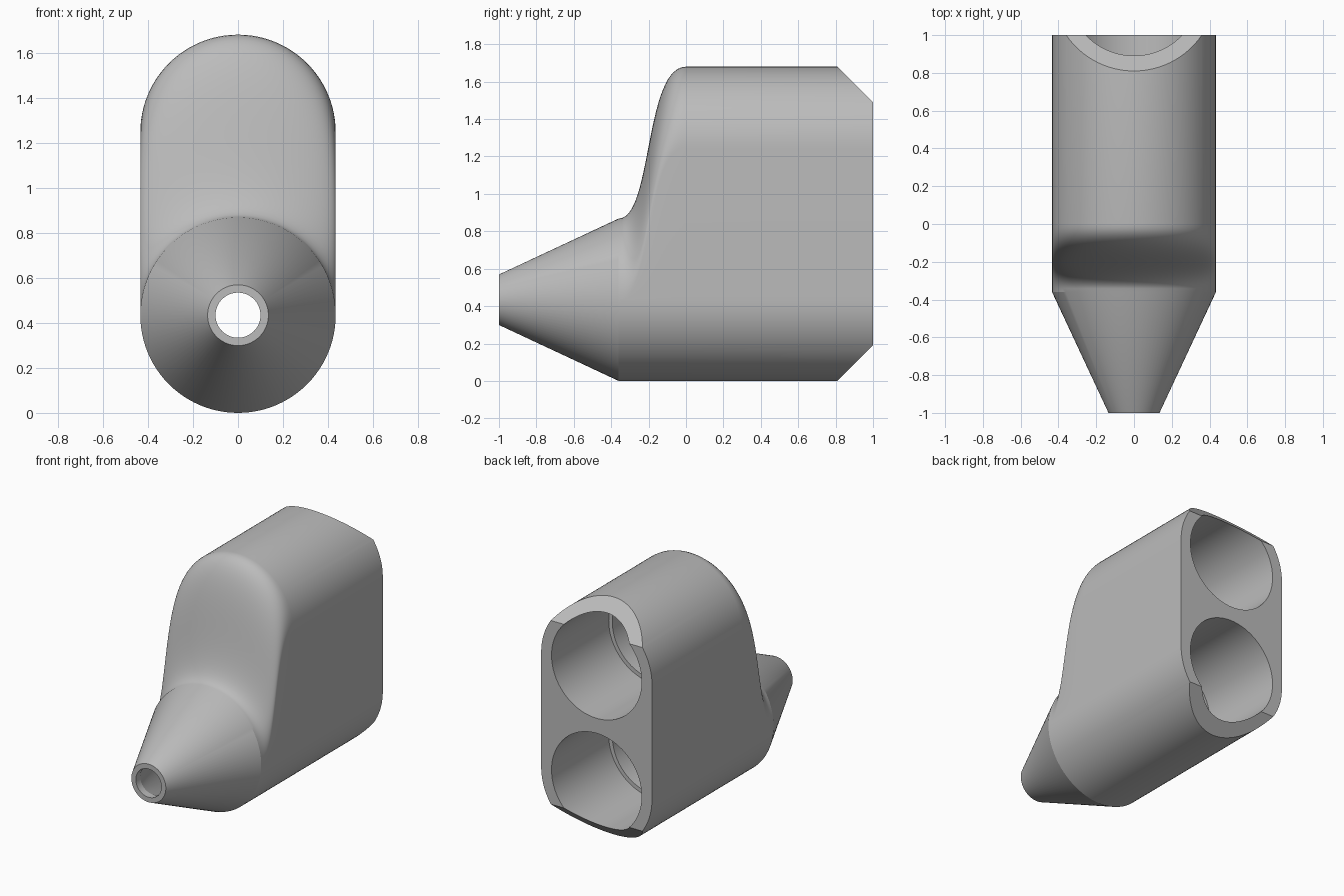
import bpy, bmesh, math

if "Cube" in bpy.data.objects:
    bpy.data.objects.remove(bpy.data.objects["Cube"])

R = 0.434              # outer radius of the body
RISE = 1.68 - 2 * R    # distance between the two bore axes
HUMP_FRONT = -0.36     # where the nose cone meets the body
BORE, SEAT = 0.353, 0.325
SEAT_Y = 0.36
ARC = 48

grey = bpy.data.materials.new("plain grey")
grey.use_nodes = True
grey.diffuse_color = (0.5, 0.5, 0.5, 1)
grey.node_tree.nodes["Principled BSDF"].inputs["Base Color"].default_value = (0.5, 0.5, 0.5, 1)


def loft(name, sections, base=R, chamfers=()):
    """Skin upright rounded slots; each section is (y, radius, rise of the upper arc)."""
    bm = bmesh.new()
    rings = []
    for y, r, rise in sections:
        ring = []
        for lift, start in ((rise, 0), (0, math.pi)):
            for i in range(ARC + 1):
                a = start + math.pi * i / ARC
                ring.append(bm.verts.new((r * math.cos(a), y, base + lift + r * math.sin(a))))
        rings.append(ring)
    n = len(rings[0])
    for a, b in zip(rings, rings[1:]):
        for i in range(n):
            j = (i + 1) % n
            bm.faces.new((a[i], a[j], b[j], b[i]))
    bm.faces.new(rings[0])
    bm.faces.new(rings[-1])
    bmesh.ops.remove_doubles(bm, verts=bm.verts, dist=1e-5)
    for point, normal in chamfers:
        bmesh.ops.bisect_plane(bm, geom=bm.verts[:] + bm.edges[:] + bm.faces[:],
                               plane_co=point, plane_no=normal, clear_outer=True)
        bmesh.ops.holes_fill(bm, edges=[e for e in bm.edges if e.is_boundary], sides=0)
    bmesh.ops.recalc_face_normals(bm, faces=bm.faces)
    mesh = bpy.data.meshes.new(name)
    bm.to_mesh(mesh)
    bm.free()
    mesh.materials.append(grey)
    obj = bpy.data.objects.new(name, mesh)
    bpy.context.collection.objects.link(obj)
    return obj


def hump(r, shift, steps=28):
    """Sections of the S-shaped step from the nose circle up to the full slot."""
    result = []
    for i in range(steps + 1):
        s = i / steps
        t = 1.5 * s * (1 - s) ** 2 + 1.14 * s * s * (1 - s) + s ** 3
        result.append((HUMP_FRONT * (1 - t) + shift, r, RISE * s * s * (3 - 2 * s)))
    return result


# Outer shell: nose cone, S-shaped hump, straight body with chamfered back
body = loft("nozzle_body",
            [(-1, 0.135, 0)] + hump(R, 0) + [(1, R, RISE)],
            chamfers=[((0, 0.81, 1.68), (0, 1, 1)), ((0, 0.81, 0), (0, 1, -1))])

# Stepped sockets, the lower one running out through the nose
socket = [(1.2, BORE, 0), (SEAT_Y, BORE, 0), (SEAT_Y, SEAT, 0)]
lower = loft("lower_socket_cutter",
             socket + [(-0.4, SEAT, 0), (-0.95, 0.1, 0), (-1.1, 0.1, 0)])
upper = loft("upper_socket_cutter", socket + [(0.04, SEAT, 0)], base=R + RISE)

# Inner chamber joining both sockets behind the hump
chamber = loft("chamber_cutter", hump(SEAT - 0.005, 0.09))

for cutter in (lower, upper, chamber):
    cutter.hide_render = True
    mod = body.modifiers.new(cutter.name, 'BOOLEAN')
    mod.operation = 'DIFFERENCE'
    mod.solver = 'EXACT'
    mod.object = cutter

bpy.ops.object.select_all(action='DESELECT')
body.select_set(True)
bpy.context.view_layer.objects.active = body
for mod in list(body.modifiers):
    bpy.ops.object.modifier_apply(modifier=mod.name)
for cutter in (lower, upper, chamber):
    bpy.data.objects.remove(cutter)
bpy.ops.object.shade_smooth_by_angle(angle=math.radians(20))
